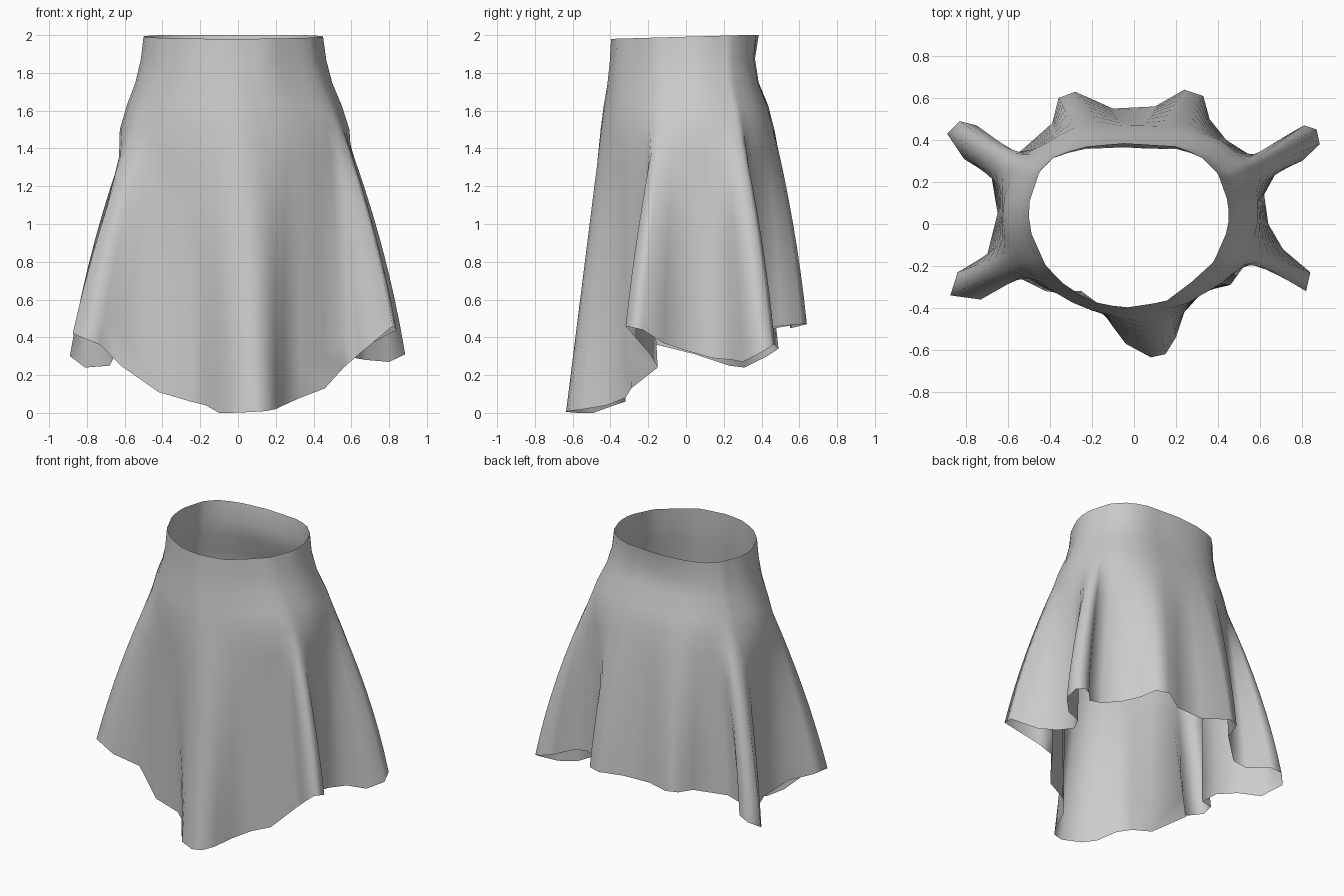
import bpy, bmesh, math

if "Cube" in bpy.data.objects:
    bpy.data.objects.remove(bpy.data.objects["Cube"])

# Hem outline, counter-clockwise seen from above, starting at the front fold
HEM = [(.08, -.635, .005), (.15, -.62, .01), (.2, -.54, .02), (.24, -.42, .04), (.33, -.32, .08),
       (.46, -.29, .13), (.56, -.15, .24), (.64, -.19, .31), (.82, -.32, .46), (.84, -.23, .44),
       (.71, -.12, .37), (.64, 0, .33), (.62, .14, .29), (.68, .25, .28), (.8, .3, .27),
       (.885, .38, .31), (.87, .45, .35), (.81, .47, .37), (.74, .43, .38), (.65, .33, .4),
       (.55, .33, .42), (.44, .4, .44), (.36, .5, .46), (.33, .61, .47), (.24, .64, .47),
       (.1, .56, .45), (-.1, .55, .45), (-.28, .63, .47), (-.36, .6, .47), (-.39, .48, .45),
       (-.56, .33, .4), (-.66, .34, .38), (-.75, .47, .36), (-.83, .49, .34), (-.89, .43, .3),
       (-.81, .31, .24), (-.68, .23, .25), (-.65, .05, .31), (-.7, -.15, .36), (-.84, -.23, .41),
       (-.875, -.34, .42), (-.73, -.36, .36), (-.62, -.22, .25), (-.42, -.32, .11), (-.25, -.32, .06)]
HEM += [(-.17, -.38, .04), (-.1, -.49, 0), (-.04, -.57, 0)]
WAIST = [(-.05, -.4), (.15, -.37), (.27, -.28), (.38, -.18), (.45, -.02), (.45, .1), (.4, .24),
         (.31, .33), (.2, .37), (-.05, .385), (-.22, .37), (-.37, .33), (-.45, .25), (-.5, .1),
         (-.5, -.02), (-.42, -.2), (-.32, -.3), (-.2, -.37)]
HIP = [(0, -.46), (.25, -.38), (.42, -.28), (.54, -.18), (.59, 0), (.59, .13), (.55, .29), (.41, .4),
       (.25, .46), (0, .47), (-.28, .46), (-.42, .39), (-.56, .28), (-.63, .1), (-.62, -.05),
       (-.56, -.18), (-.42, -.3), (-.25, -.4)]
TAU = math.tau


def on_ring(points, angle):
    """Point where a ray at this angle crosses a closed outline."""
    dx, dy = math.cos(angle), math.sin(angle)
    for (ax, ay), (bx, by) in zip(points, points[1:] + points[:1]):
        ca, cb = dx * ay - dy * ax, dx * by - dy * bx
        if ca <= 0 < cb and (ax + bx) * dx + (ay + by) * dy > 0:
            t = ca / (ca - cb)
            return ax + (bx - ax) * t, ay + (by - ay) * t
    return points[0]


def mix(a, b, t):
    return tuple(p + (q - p) * t for p, q in zip(a, b))


# Even out the column directions so the folds fan out of a smooth hip
n = len(HEM)
angles = [math.atan2(y, x) for x, y, z in HEM]
for i in range(1, n):
    while angles[i] < angles[i - 1] - math.pi:
        angles[i] += TAU
for _ in range(4):
    angles = [(angles[i - 1] - (TAU if i == 0 else 0) + angles[i]
               + angles[(i + 1) % n] + (TAU if i == n - 1 else 0)) / 3 for i in range(n)]

# Loft waist to hip to hem
bm = bmesh.new()
columns = []
for hem, ang in zip(HEM, angles):
    wx, wy = on_ring(WAIST, ang)
    waist = (wx, wy, 1.98 + .02 * min(1, max(0, (wy + .4) / .7)))
    hip = (*on_ring(HIP, ang), 1.5)
    path = [waist]
    for t, out in ((.25, .12), (.5, .35), (.75, .72)):
        x, y, _ = mix(waist, hip, out)
        pinch = .03 * max(0, math.sin(ang)) ** 2 * (1 if t < .7 else .3)
        path.append((x, y - pinch, waist[2] + (1.5 - waist[2]) * t))
    # Sides and back flare early, the front hangs straight
    flare = .4 * min(1, 1 + math.sin(ang))
    for k in range(9):
        t = k / 8
        x, y, _ = mix(hip, hem, t + flare * t * (1 - t))
        path.append((x, y, 1.5 + (hem[2] - 1.5) * t))
    columns.append([bm.verts.new(p) for p in path])
for a, b in zip(columns, columns[1:] + columns[:1]):
    for k in range(len(a) - 1):
        bm.faces.new((a[k], a[k + 1], b[k + 1], b[k]))

mesh = bpy.data.meshes.new("skirt")
bm.normal_update()
bm.to_mesh(mesh)
bm.free()
skirt = bpy.data.objects.new("skirt", mesh)
bpy.context.collection.objects.link(skirt)
for poly in mesh.polygons:
    poly.use_smooth = True
